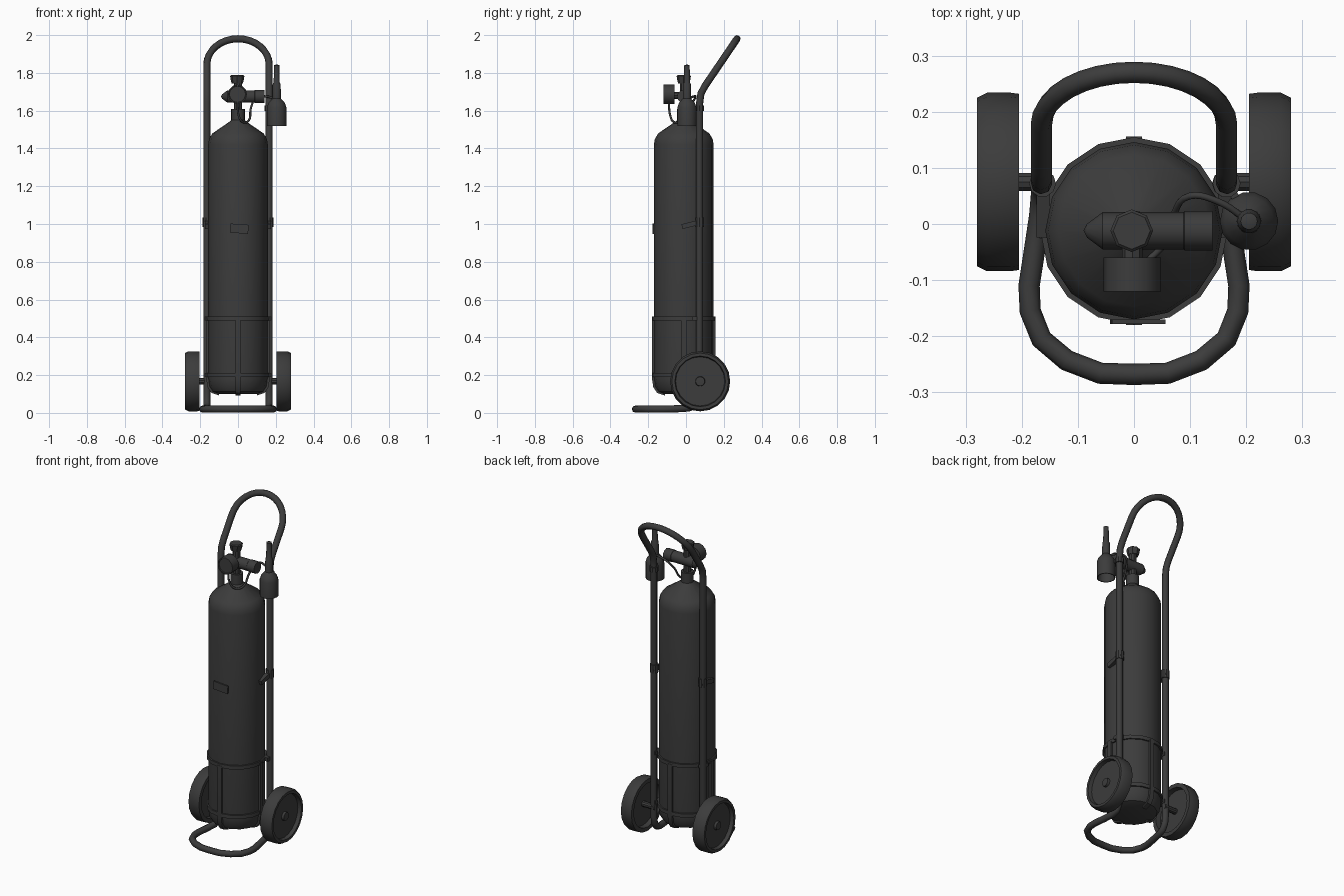
import bpy, bmesh
from math import sin, cos, pi, radians
from mathutils import Matrix, Vector

if "Cube" in bpy.data.objects:
    bpy.data.objects.remove(bpy.data.objects["Cube"])

dark = bpy.data.materials.new("charcoal")
dark.diffuse_color = (0.045, 0.045, 0.045, 1)
dark.use_nodes = True
dark.node_tree.nodes["Principled BSDF"].inputs["Base Color"].default_value = dark.diffuse_color
CY = -0.012            # tank axis y
R = 0.158              # tank radius


def add(name, bm, angle=35):
    bmesh.ops.remove_doubles(bm, verts=bm.verts, dist=1e-5)
    bmesh.ops.recalc_face_normals(bm, faces=bm.faces)
    me = bpy.data.meshes.new(name)
    bm.to_mesh(me)
    bm.free()
    ob = bpy.data.objects.new(name, me)
    bpy.context.collection.objects.link(ob)
    me.materials.append(dark)
    finish(ob, angle)
    return ob


def finish(ob, angle=35):
    bpy.ops.object.select_all(action='DESELECT')
    ob.select_set(True)
    bpy.context.view_layer.objects.active = ob
    bpy.ops.object.shade_smooth_by_angle(angle=radians(angle))


AXES = {'Z': Matrix.Identity(4), 'X': Matrix.Rotation(pi / 2, 4, 'Y'),
        '-X': Matrix.Rotation(-pi / 2, 4, 'Y'), '-Y': Matrix.Rotation(pi / 2, 4, 'X')}


def revolve(name, profile, n=16, axis='Z', loc=(0, 0, 0), closed=False, angle=35):
    """Lathe (radius, height) points around an axis."""
    bm = bmesh.new()
    rings = [[bm.verts.new((r * cos(2 * pi * i / n), r * sin(2 * pi * i / n), h))
              for i in range(n)] if r > 0 else [bm.verts.new((0, 0, h))] for r, h in profile]
    pairs = list(zip(rings, rings[1:]))
    if closed:
        pairs.append((rings[-1], rings[0]))
    for a, b in pairs:
        for i in range(n):
            j = (i + 1) % n
            f = [a[i % len(a)], a[j % len(a)], b[j % len(b)], b[i % len(b)]]
            bm.faces.new(list(dict.fromkeys(f)))
    bm.transform(Matrix.Translation(loc) @ AXES[axis])
    return add(name, bm, angle)


def tube(name, pts, radius, cyclic=False, smooth=False):
    cu = bpy.data.curves.new(name, 'CURVE')
    cu.dimensions = '3D'
    cu.bevel_depth = radius
    cu.bevel_resolution = 2
    cu.use_fill_caps = True
    sp = cu.splines.new('BEZIER' if smooth else 'POLY')
    if smooth:
        sp.bezier_points.add(len(pts) - 1)
        for p, c in zip(sp.bezier_points, pts):
            p.co = c
            p.handle_left_type = p.handle_right_type = 'AUTO'
        sp.resolution_u = 5
    else:
        sp.points.add(len(pts) - 1)
        for p, c in zip(sp.points, pts):
            p.co = (*c, 1)
    sp.use_cyclic_u = cyclic
    ob = bpy.data.objects.new(name, cu)
    bpy.context.collection.objects.link(ob)
    bpy.ops.object.select_all(action='DESELECT')
    ob.select_set(True)
    bpy.context.view_layer.objects.active = ob
    bpy.ops.object.convert(target='MESH')
    ob = bpy.context.object
    ob.data.materials.clear()
    ob.data.materials.append(dark)
    finish(ob, 50)


def box(name, size, loc, rot=Matrix.Identity(4)):
    bm = bmesh.new()
    bmesh.ops.create_cube(bm, size=1)
    bm.transform(Matrix.Translation(loc) @ rot @ Matrix.Diagonal((*size, 1)))
    add(name, bm)


# gas cylinder with neck
revolve("tank", [(0, .1), (.1, .1), (.135, .112), (.153, .14), (R, .18), (R, 1.42),
                 (.153, 1.45), (.135, 1.48), (.04, 1.545), (.036, 1.55), (.036, 1.61), (0, 1.61)],
        16, loc=(0, CY, 0))

# cage: two hoops and four straps wrapping under the tank
for label, z in (("upper", .5), ("lower", .2)):
    revolve(label + "_hoop", [(.155, z - .011), (.167, z - .011), (.167, z + .011), (.155, z + .011)],
            16, loc=(0, CY, 0), closed=True)
for k in range(4):
    bm = bmesh.new()
    out = [(.168, .5), (.168, .18), (.161, .135), (.141, .106), (.1, .092)]
    inn = [(.154, .5), (.154, .18), (.149, .14), (.132, .115), (.1, .104)]
    sides = [[bm.verts.new((r, s * .014, z)) for r, z in out + inn[::-1]] for s in (-1, 1)]
    n = len(sides[0])
    for i in range(n):
        j = (i + 1) % n
        bm.faces.new((sides[0][i], sides[0][j], sides[1][j], sides[1][i]))
    for s in sides:
        for i in range(n // 2 - 1):
            bm.faces.new((s[i], s[i + 1], s[n - 2 - i], s[n - 1 - i]))
    bm.transform(Matrix.Translation((0, CY, 0)) @ Matrix.Rotation(k * pi / 2, 4, 'Z'))
    add("cage_strap", bm)

# blank plate on the front
box("front_plate", (.096, .008, .048), (.007, -.174, .975), Matrix.Rotation(radians(4), 4, 'Y'))

# one bent tube: base loop, uprights and handle
half = [(.06, -.266, .02), (.12, -.243, .02), (.165, -.205, .02), (.185, -.155, .02),
        (.187, -.11, .02), (.177, -.045, .022), (.168, .015, .026), (.165, .05, .04),
        (.165, .067, .07), (.165, .072, .11), (.165, .072, 1.64), (.165, .079, 1.69),
        (.165, .1, 1.73)]
tilt = Vector((0, .562, .827))
for i in range(8):
    a = i * pi / 16
    half.append(tuple(Vector((.165 * cos(a), .1, 1.73)) + tilt * (.138 + .165 * sin(a))))
top = tuple(Vector((0, .1, 1.73)) + tilt * .303)
tube("frame_tube", [(0, -.268, .02)] + half + [top] + [(-x, y, z) for x, y, z in half[::-1]],
     .019, cyclic=True)

for s, side in ((1, "right"), (-1, "left")):
    ax = 'X' if s > 0 else '-X'
    # wheel with dished faces and hub cap
    c = (0, .075, .167)
    revolve(side + "_wheel", [(0, .235), (.13, .235), (.133, .205), (.157, .205), (.159, .22),
                              (.159, .262), (.15, .28), (.134, .28), (.13, .258), (.026, .258),
                              (.024, .272), (0, .274)], 20, ax, c)
    revolve(side + "_axle", [(0, .15), (.017, .15), (.017, .24), (0, .24)], 10, ax, c)
    # sloping strap holding the tank to the upright
    box(side + "_holding_strap", (.024, .115, .026), (s * .162, .035, 1.0),
        Matrix.Rotation(radians(14), 4, 'X'))
    revolve(side + "_strap_clamp", [(.015, .985), (.024, .985), (.024, 1.035), (.015, 1.035)], 10,
            loc=(s * .163, .072, 0), closed=True)
    box(side + "_hoop_clamp", (.03, .05, .022), (s * .16, .06, .5))
    box(side + "_lower_hoop_clamp", (.03, .05, .022), (s * .16, .06, .2))

# valve body with pointed cap, outlet and collar
V = (0, CY, 1.675)
revolve("valve_stem", [(0, 1.6), (.022, 1.6), (.022, 1.76), (0, 1.76)], 10, loc=(0, CY, 0))
revolve("valve_body", [(0, -.09), (.012, -.084), (.033, -.056), (.033, .088), (.035, .09),
                       (.035, .14), (0, .14)], 12, 'X', V)
revolve("valve_knob", [(0, 1.745), (.03, 1.745), (.033, 1.755), (.038, 1.783), (.033, 1.788),
                       (0, 1.788)], 8, loc=(-.004, CY, 0), angle=25)

# gauge facing forward
revolve("gauge", [(0, .06), (.051, .06), (.051, .12), (.045, .12), (.043, .115), (0, .115)],
        12, '-Y', (-.003, 0, 1.687))
revolve("gauge_stem", [(0, .01), (.018, .01), (.018, .065), (0, .065)], 8, '-Y', (-.003, 0, 1.68))

# discharge horn, clamp and thin hose
revolve("horn", [(0, 1.60), (.044, 1.60), (.047, 1.52), (.052, 1.52), (.052, 1.615), (.044, 1.64),
                 (.022, 1.665), (.021, 1.74), (.016, 1.75), (.015, 1.84), (0, 1.845)],
        14, loc=(.205, .005, 0))
revolve("horn_clamp", [(.015, 1.597), (.025, 1.597), (.025, 1.627), (.015, 1.627)], 10,
        loc=(.165, .072, 0), closed=True)
box("horn_bracket", (.014, .06, .02), (.182, .045, 1.612), Matrix.Rotation(radians(30), 4, 'Z'))
tube("hose", [(0, -.09, 1.64), (.002, -.085, 1.58), (.025, -.065, 1.54), (.055, -.035, 1.545),
              (.07, .015, 1.62), (.1, .05, 1.67), (.15, .04, 1.675), (.2, .008, 1.66)],
     .006, smooth=True)
